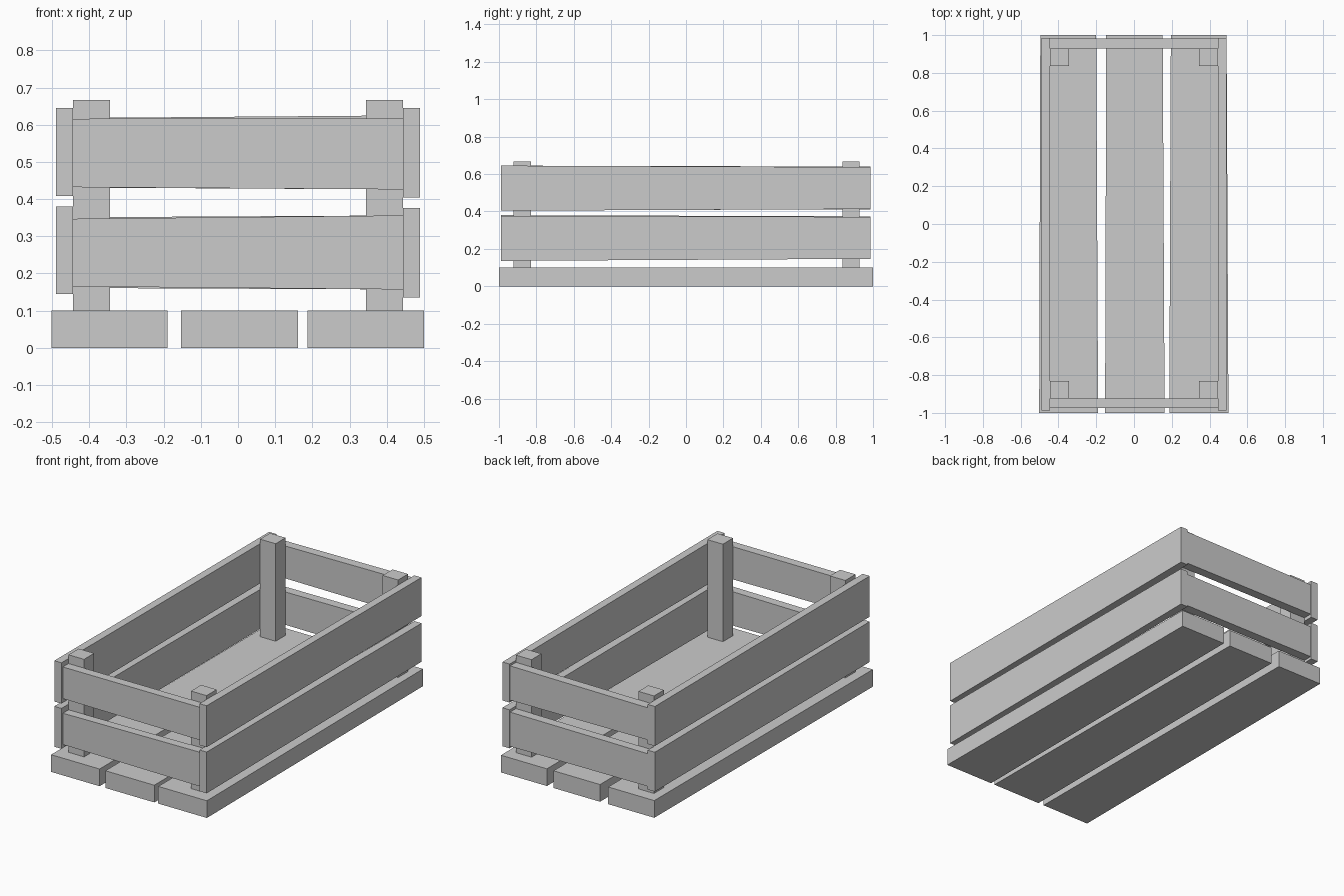
import bpy

if "Cube" in bpy.data.objects:
    bpy.data.objects.remove(bpy.data.objects["Cube"])


def prism(name, outline, axis, a, b):
    """Extrude a 2D outline along an axis from a to b."""
    def place(p, t):
        v = list(p)
        v.insert(axis, t)
        return v
    n = len(outline)
    verts = [place(p, a) for p in outline] + [place(p, b) for p in outline]
    faces = [list(range(n))[::-1], list(range(n, 2 * n))]
    faces += [(i, (i + 1) % n, n + (i + 1) % n, n + i) for i in range(n)]
    if axis == 1:
        faces = [list(f)[::-1] for f in faces]
    mesh = bpy.data.meshes.new(name)
    mesh.from_pydata(verts, [], faces)
    obj = bpy.data.objects.new(name, mesh)
    bpy.context.collection.objects.link(obj)
    return obj


def board(start, end, low, high):
    """Slightly tapered board outline: low and high give heights at both ends."""
    return [(start, low[0]), (end, low[1]), (end, high[1]), (start, high[0])]


# Floor planks, a little wider at the front
for side, (l0, r0, l1, r1) in {
    "left": (-0.502, -0.19, -0.496, -0.2),
    "middle": (-0.153, 0.162, -0.147, 0.152),
    "right": (0.187, 0.5, 0.195, 0.49),
}.items():
    prism(f"floor_plank_{side}", [(l0, -1), (r0, -1), (r1, 1), (l1, 1)], 2, 0, 0.1)

# Corner posts standing on the floor
for sx, side in ((-1, "left"), (1, "right")):
    for (y0, y1), end in (((-0.923, -0.83), "front"), ((0.837, 0.928), "back")):
        x0, x1 = sorted((sx * 0.344, sx * 0.444))
        prism(f"post_{end}_{side}", [(x0, y0), (x1, y0), (x1, y1), (x0, y1)], 2, 0.1, 0.667)

# Long side boards
for side, x0, x1, level, low, high in (
    ("left", -0.49, -0.444, "lower", (0.145, 0.145), (0.38, 0.374)),
    ("left", -0.49, -0.444, "upper", (0.408, 0.41), (0.645, 0.64)),
    ("right", 0.444, 0.49, "lower", (0.136, 0.147), (0.376, 0.371)),
    ("right", 0.444, 0.49, "upper", (0.404, 0.413), (0.645, 0.637)),
):
    prism(f"side_board_{side}_{level}", board(-0.988, 0.986, low, high), 0, x0, x1)

# Short end boards
for end, y0, y1, level, low, high in (
    ("front", -0.975, -0.923, "lower", (0.165, 0.157), (0.347, 0.356)),
    ("front", -0.975, -0.923, "upper", (0.432, 0.426), (0.616, 0.617)),
    ("back", 0.928, 0.982, "lower", (0.161, 0.157), (0.351, 0.356)),
    ("back", 0.928, 0.982, "upper", (0.431, 0.426), (0.618, 0.625)),
):
    prism(f"end_board_{end}_{level}", board(-0.444, 0.444, low, high), 1, y0, y1)
